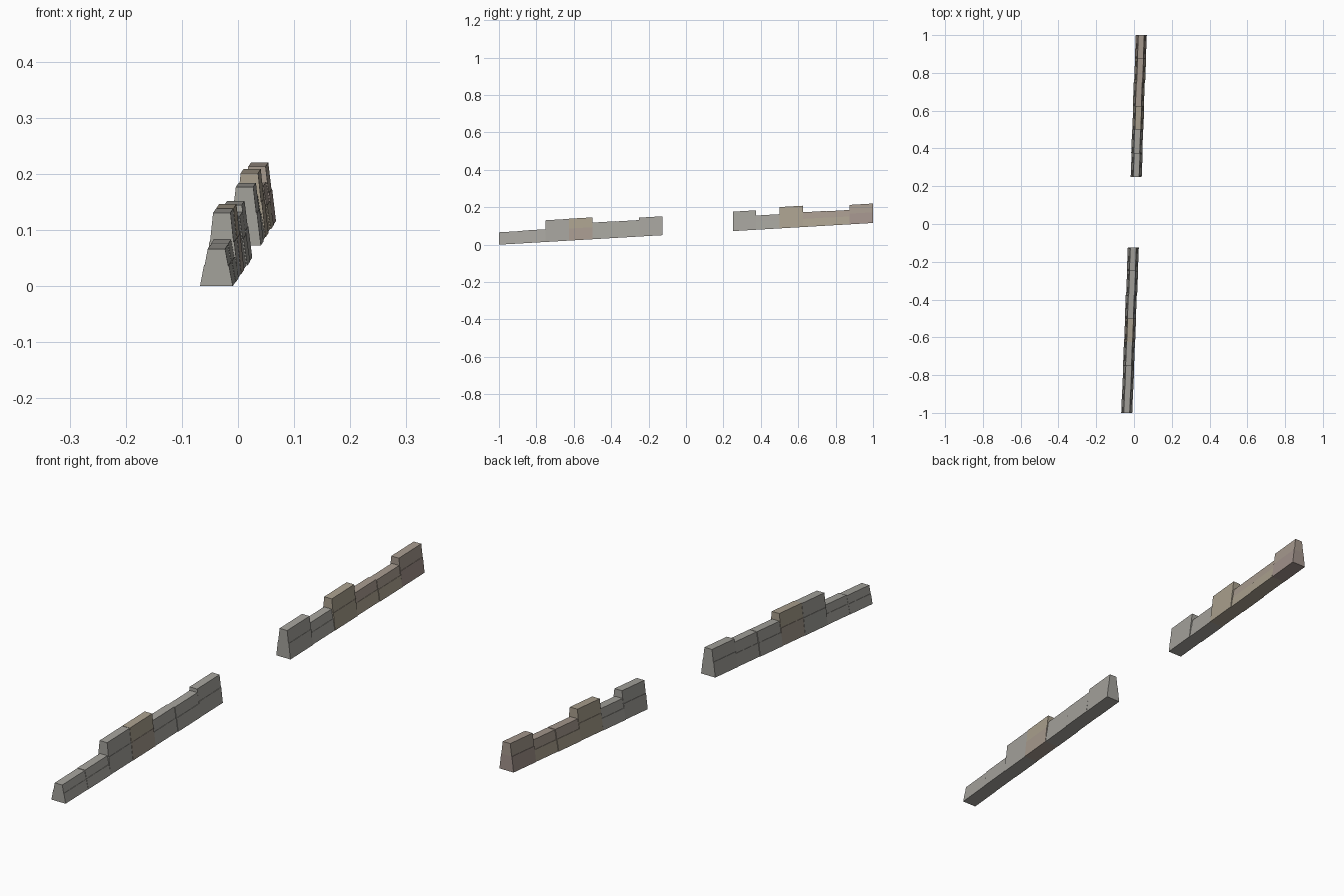
import bpy

if "Cube" in bpy.data.objects:
    bpy.data.objects.remove(bpy.data.objects["Cube"])

STEP = 0.125
LEAN = 0.0385      # sideways drift along the wall
RISE = 0.058       # ground slope along the wall


def material(name, rgb):
    m = bpy.data.materials.new(name)
    m.diffuse_color = (*rgb, 1)
    m.use_nodes = True
    m.node_tree.nodes["Principled BSDF"].inputs["Base Color"].default_value = m.diffuse_color
    return m


MATS = {
    "grey": material("grey_stone", (0.37, 0.36, 0.33)),
    "tan": material("tan_stone", (0.40, 0.35, 0.27)),
    "brown": material("brown_stone", (0.38, 0.32, 0.27)),
    "red": material("reddish_stone", (0.36, 0.29, 0.26)),
}


def course(name, y0, y1, z0, z1, w0, w1, shift, mat):
    """Tapered stone course following the slope: half widths w0 (bottom), w1 (top)."""
    verts = []
    for y in (y0, y1):
        cx, g = LEAN * y + shift, RISE * (y + 1)
        verts += [(cx - w0, y, g + z0), (cx + w0, y, g + z0),
                  (cx + w1, y, g + z1), (cx - w1, y, g + z1)]
    faces = [(0, 1, 2, 3), (7, 6, 5, 4), (0, 4, 5, 1),
             (1, 5, 6, 2), (2, 6, 7, 3), (3, 7, 4, 0)]
    me = bpy.data.meshes.new(name)
    me.from_pydata(verts, [], faces)
    me.materials.append(MATS[mat])
    bpy.context.collection.objects.link(bpy.data.objects.new(name, me))


# (start y, height, stone colour of lower course, of upper course, sideways shift)
blocks = [
    (-1.000, 0.066, "grey", "grey", 0.0),
    (-0.875, 0.068, "grey", "grey", 0.001),
    (-0.750, 0.116, "grey", "grey", 0.0),
    (-0.625, 0.117, "brown", "tan", 0.001),
    (-0.500, 0.089, "grey", "grey", 0.0),
    (-0.375, 0.088, "grey", "grey", 0.002),
    (-0.250, 0.101, "grey", "grey", 0.001),
    (0.250, 0.104, "grey", "grey", 0.002),
    (0.375, 0.076, "grey", "grey", 0.0),
    (0.500, 0.114, "tan", "tan", 0.001),
    (0.625, 0.079, "tan", "brown", -0.001),
    (0.750, 0.077, "tan", "brown", 0.001),
    (0.875, 0.104, "red", "brown", 0.0),
]

# wall segments: lower course plus slightly inset upper course
for i, (y, h, low, up, shift) in enumerate(blocks):
    mid = 0.55 * h
    wm = 0.0292 + (0.0155 - 0.0292) * 0.55
    course(f"wall_lower_{i}", y, y + STEP, 0, mid, 0.0292, wm + 0.0006, shift, low)
    course(f"wall_upper_{i}", y, y + STEP, mid, h, wm - 0.0006, 0.0155, shift, up)
